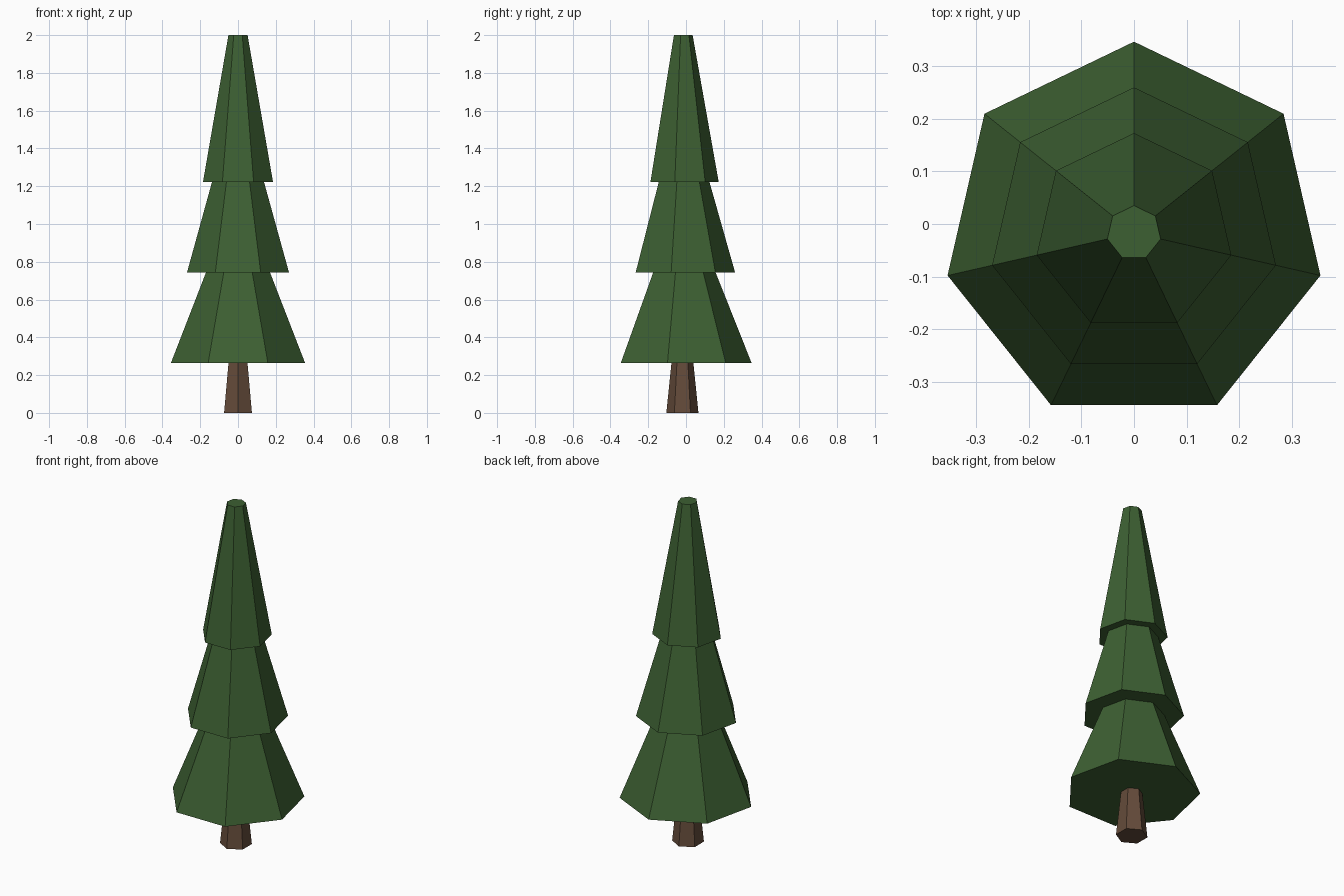
import bpy, bmesh, math

if "Cube" in bpy.data.objects:
    bpy.data.objects.remove(bpy.data.objects["Cube"])

CY = -0.017  # shared tree axis in y


def material(name, rgb):
    m = bpy.data.materials.new(name)
    m.diffuse_color = (*rgb, 1)
    m.use_nodes = True
    m.node_tree.nodes["Principled BSDF"].inputs["Base Color"].default_value = m.diffuse_color
    return m


def lathe(name, profile, sides, mat, cy=CY):
    """Stack flat-sided rings of (radius, height), one corner facing +y, and cap both ends."""
    bm = bmesh.new()
    rings = []
    for r, z in profile:
        ring = []
        for i in range(sides):
            a = math.pi / 2 + i * 2 * math.pi / sides
            ring.append(bm.verts.new((r * math.cos(a), cy + r * math.sin(a), z)))
        rings.append(ring)
    for low, high in zip(rings, rings[1:]):
        for i in range(sides):
            j = (i + 1) % sides
            bm.faces.new((low[i], low[j], high[j], high[i]))
    bm.faces.new(rings[0][::-1])
    bm.faces.new(rings[-1])
    bmesh.ops.recalc_face_normals(bm, faces=bm.faces)
    mesh = bpy.data.meshes.new(name)
    bm.to_mesh(mesh)
    bm.free()
    mesh.materials.append(mat)
    obj = bpy.data.objects.new(name, mesh)
    bpy.context.collection.objects.link(obj)


green = material("needle green", (0.046, 0.116, 0.032))
brown = material("bark brown", (0.127, 0.070, 0.042))

# Six-sided tapering trunk
lathe("trunk", [(0.085, 0.0), (0.058, 0.265)], 6, brown, -0.019)

# Seven-sided foliage: three tapering tiers joined by flat undersides
lathe("foliage", [
    (0.364, 0.265), (0.174, 0.743),
    (0.277, 0.743), (0.141, 1.223),
    (0.190, 1.223), (0.052, 2.0),
], 7, green)
